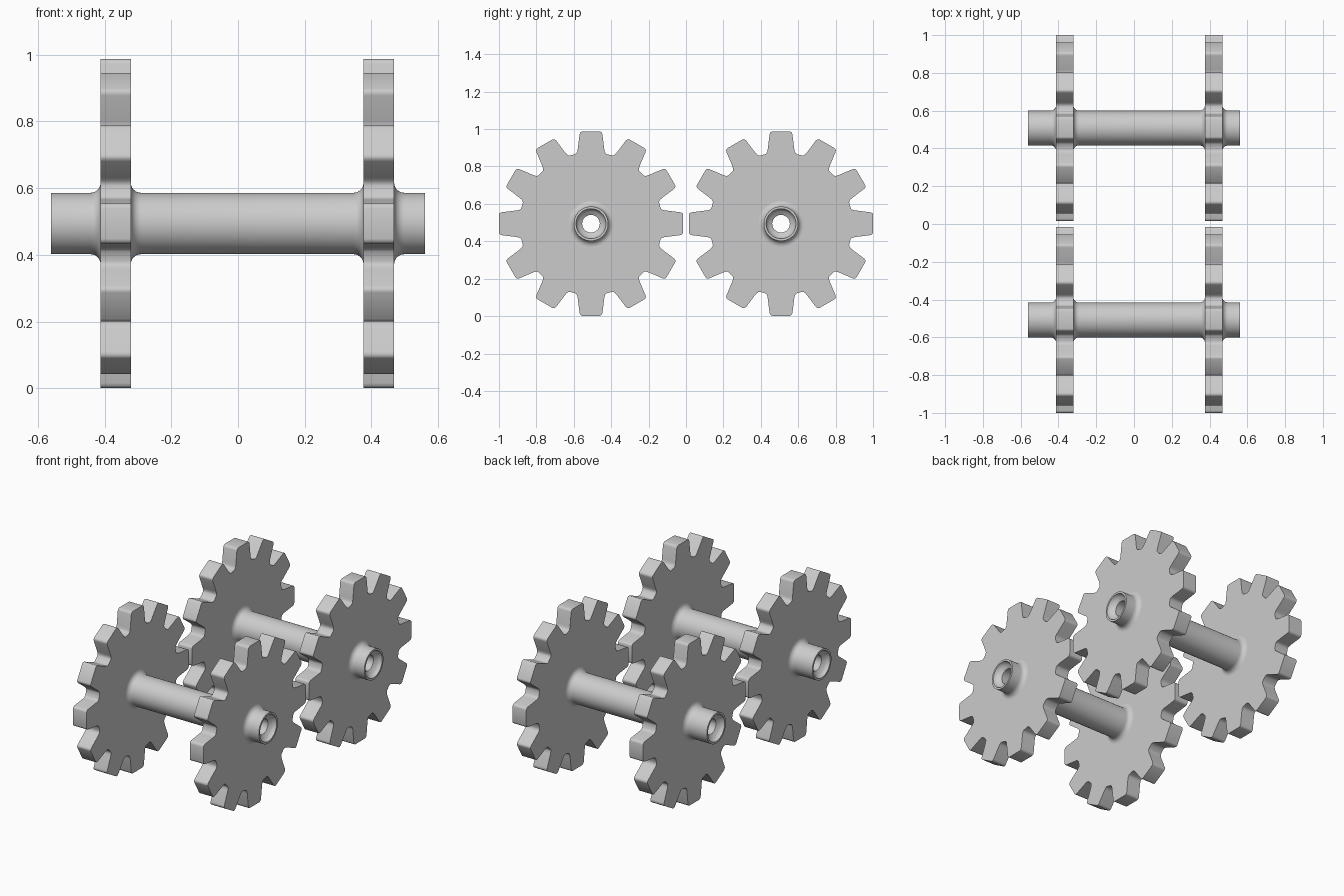
import bpy, bmesh, math

if "Cube" in bpy.data.objects:
    bpy.data.objects.remove(bpy.data.objects["Cube"])

R_AXLE = 0.092      # axle radius
Z_AXLE = 0.494      # axle height
Y_AXLE = 0.508      # axle distance from the middle
TEETH = 12
GEARS = [(-0.412, -0.321), (0.376, 0.468)]   # x ranges of the two gears
X0, X1 = -0.56, 0.56
FILLET = 0.03

steel = bpy.data.materials.new("steel_grey")
steel.diffuse_color = (0.6, 0.6, 0.6, 1)
steel.use_nodes = True
steel.node_tree.nodes["Principled BSDF"].inputs["Base Color"].default_value = steel.diffuse_color


def finish(bm, name, y):
    bmesh.ops.recalc_face_normals(bm, faces=bm.faces)
    mesh = bpy.data.meshes.new(name)
    bm.to_mesh(mesh)
    bm.free()
    mesh.materials.append(steel)
    obj = bpy.data.objects.new(name, mesh)
    obj.location = (0, y, Z_AXLE)
    bpy.context.collection.objects.link(obj)
    bpy.ops.object.select_all(action='DESELECT')
    obj.select_set(True)
    bpy.context.view_layer.objects.active = obj
    bpy.ops.object.shade_smooth_by_angle(angle=math.radians(32))


def skin(bm, loops):
    """Quads between successive closed loops, last joined to first."""
    rings = [[bm.verts.new(p) for p in loop] for loop in loops]
    n = len(rings[0])
    for a, b in zip(rings, rings[1:] + rings[:1]):
        for i in range(n):
            j = (i + 1) % n
            bm.faces.new((a[i], a[j], b[j], b[i]))


# Half tooth: (distance along the tooth, half width), tip to root
HALF = [(0.493, 0.046), (0.491, 0.053), (0.486, 0.058), (0.478, 0.061),
        (0.398, 0.071), (0.386, 0.0735), (0.378, 0.077), (0.372, 0.084)]


def gear(name, xa, xb, y):
    outline = []
    tooth = [(r, -w) for r, w in reversed(HALF)] + HALF
    for k in range(TEETH):
        a = k * math.tau / TEETH
        c, s = math.cos(a), math.sin(a)
        outline += [(r * c - w * s, r * s + w * c) for r, w in tooth]
    # inner bore lies hidden inside the axle wall
    bore = []
    for u, v in outline:
        k = 0.075 / math.hypot(u, v)
        bore.append((u * k, v * k))
    bm = bmesh.new()
    skin(bm, [[(x, u, v) for u, v in loop] for x, loop in
              ((xa, outline), (xb, outline), (xb, bore), (xa, bore))])
    finish(bm, name, y)


def axle(name, y):
    # outer wall with a fillet on both faces of each gear
    prof = [(X0, R_AXLE)]
    steps = [i * math.pi / 12 for i in range(7)]
    for xa, xb in GEARS:
        prof += [(xa - FILLET + FILLET * math.sin(t),
                  R_AXLE + FILLET * (1 - math.cos(t))) for t in steps]
        prof += [(xb + FILLET - FILLET * math.sin(t),
                  R_AXLE + FILLET * (1 - math.cos(t))) for t in reversed(steps)]
    # hollow through bore with a recessed, dished mouth at each end
    mouth = [(0, 0.080), (0.012, 0.077), (0.025, 0.066), (0.032, 0.052), (0.036, 0.047)]
    prof.append((X1, R_AXLE))
    prof += [(X1 - d, r) for d, r in mouth]
    prof += [(X0 + d, r) for d, r in reversed(mouth)]
    n = 64
    bm = bmesh.new()
    skin(bm, [[(x, r * math.cos(i * math.tau / n), r * math.sin(i * math.tau / n))
               for i in range(n)] for x, r in prof])
    finish(bm, name, y)


for label, side in (("front", -1), ("back", 1)):
    axle(label + "_axle", side * Y_AXLE)
    for hand, (xa, xb) in zip(("left", "right"), GEARS):
        gear(f"{label}_{hand}_gear", xa, xb, side * Y_AXLE)
